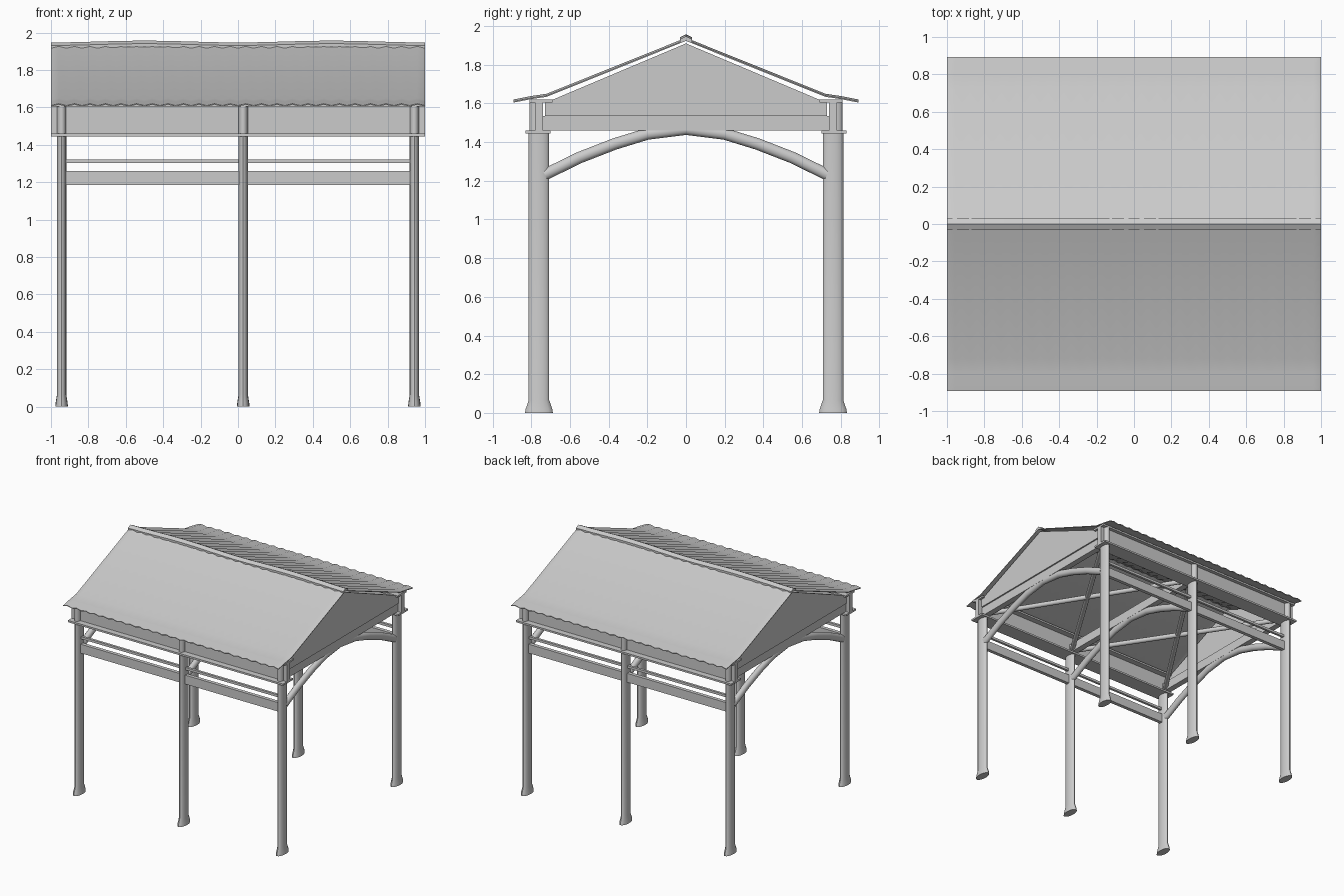
import bpy, bmesh, math
from mathutils import Vector

cube = bpy.data.objects.get("Cube")
if cube:
    bpy.data.objects.remove(cube, do_unlink=True)

GREY = (0.6, 0.6, 0.6, 1)
mat = bpy.data.materials.new("light grey")
mat.use_nodes = True
mat.diffuse_color = GREY
mat.node_tree.nodes["Principled BSDF"].inputs["Base Color"].default_value = GREY

POST_X = (-0.943, 0.028, 0.943)
POST_Y = 0.76


def finish(name, bm, smooth=None):
    bmesh.ops.recalc_face_normals(bm, faces=bm.faces)
    mesh = bpy.data.meshes.new(name)
    bm.to_mesh(mesh)
    bm.free()
    obj = bpy.data.objects.new(name, mesh)
    bpy.context.collection.objects.link(obj)
    mesh.materials.append(mat)
    if smooth:
        bpy.ops.object.select_all(action="DESELECT")
        obj.select_set(True)
        bpy.context.view_layer.objects.active = obj
        bpy.ops.object.shade_smooth_by_angle(angle=math.radians(smooth))


def box(name, x0, x1, y0, y1, z0, z1):
    bm = bmesh.new()
    bmesh.ops.create_cube(bm, size=1)
    for v in bm.verts:
        v.co = (x1 if v.co.x > 0 else x0, y1 if v.co.y > 0 else y0,
                z1 if v.co.z > 0 else z0)
    finish(name, bm)


def loft(name, rings, smooth=None):
    """Skin a list of closed rings and cap both ends."""
    bm = bmesh.new()
    loops = [[bm.verts.new(p) for p in ring] for ring in rings]
    n = len(loops[0])
    for a, b in zip(loops, loops[1:]):
        for i in range(n):
            j = (i + 1) % n
            bm.faces.new((a[i], a[j], b[j], b[i]))
    bm.faces.new(loops[0])
    bm.faces.new(loops[-1])
    finish(name, bm, smooth)


def ellipse(cx, cy, z, rx, ry, sides=16):
    turn = [math.tau * i / sides for i in range(sides)]
    return [(cx + rx * math.cos(t), cy + ry * math.sin(t), z) for t in turn]


def rod(name, start, end, radius):
    start, end = Vector(start), Vector(end)
    turn = (end - start).to_track_quat("Z", "Y")
    ring = [turn @ Vector(p) for p in ellipse(0, 0, 0, radius, radius, 10)]
    loft(name, [[start + p for p in ring], [end + p for p in ring]], 40)


# Posts with flared feet, and the short studs above the wall plate
for side in (-1, 1):
    y = side * POST_Y
    for x in POST_X:
        loft("post", [ellipse(x, y, 0, 0.034, 0.072),
                      ellipse(x, y, 0.02, 0.032, 0.069),
                      ellipse(x, y, 0.065, 0.025, 0.053),
                      ellipse(x, y, 1.45, 0.025, 0.053)], 40)
        cy = side * 0.775
        loft("upper_stud", [ellipse(x, cy, z, 0.025, 0.035)
                            for z in (1.455, 1.61)], 40)


def side_box(name, x0, x1, inner, outer, z0, z1):
    for side in (-1, 1):
        a, b = sorted((side * inner, side * outer))
        box(name, x0, x1, a, b, z0, z1)


# Long side plates, fascia boards and rails
side_box("wall_plate", -1, 1, 0.70, 0.83, 1.445, 1.46)
side_box("fascia_board", -1, 1, 0.74, 0.78, 1.46, 1.605)
side_box("eave_plate", -1, 1, 0.69, 0.81, 1.605, 1.62)
side_box("side_rail", POST_X[0], POST_X[2], 0.75, 0.77, 1.302, 1.322)
side_box("side_board", POST_X[0], POST_X[2], 0.745, 0.775, 1.185, 1.26)

# Tie beams and rounded arches at every pair of posts
ARCH = [(0.73, 1.232), (0.55, 1.32), (0.37, 1.39), (0.2, 1.442), (0, 1.467)]
path = [(-y, z) for y, z in ARCH] + ARCH[-2::-1]
for x in POST_X:
    box("tie_beam", x - 0.025, x + 0.025, -0.74, 0.74, 1.46, 1.535)
    rings = []
    for i, (y, z) in enumerate(path):
        before, after = path[max(i - 1, 0)], path[min(i + 1, len(path) - 1)]
        d = Vector((after[0] - before[0], after[1] - before[1])).normalized()
        rings.append([(x + px, y - d.y * pz, z + d.x * pz)
                      for px, pz, _ in ellipse(0, 0, 0, 0.025, 0.03, 12)])
    loft("arch", rings, 50)

# Crossed braces lying flat in each bay
for x0, x1 in zip(POST_X, POST_X[1:]):
    for side in (-1, 1):
        rod("cross_brace", (x0, -side * 0.74, 1.488),
            (x1, side * 0.74, 1.488), 0.02)

# Gable panels, standing just outside the end tie beams
GABLE = [(-0.73, 1.535), (0.73, 1.535), (0.73, 1.602), (0, 1.91), (-0.73, 1.602)]
for side in (-1, 1):
    loft("gable_panel", [[(side * x, y, z) for y, z in GABLE]
                         for x in (0.968, 0.98)])

# Corrugated roof slopes, each a thin closed sheet
WAVES = 24
SLOPE = [(0, 1.932), (0.72, 1.643), (0.8, 1.631), (0.893, 1.613)]
outline = ([(y, z + 0.002) for y, z in SLOPE]
           + [(y, z - 0.004) for y, z in reversed(SLOPE)])
for side in (-1, 1):
    rings = []
    for i in range(2 * WAVES + 1):
        lift = 0.005 if i % 2 else -0.005
        rings.append([(-1 + i / WAVES, side * y, z + lift) for y, z in outline])
    loft("roof_slope", rings, 50)

# Gently waving ridge cap
CAP = [(-0.032, 1.918), (-0.032, 1.936), (0, 1.952), (0.032, 1.936),
       (0.032, 1.918), (0, 1.934)]
rings = []
for i in range(17):
    x = -1 + i / 8
    lift = -0.005 * math.cos(math.tau * x)
    rings.append([(x, y, z + lift) for y, z in CAP])
loft("ridge_cap", rings, 25)
